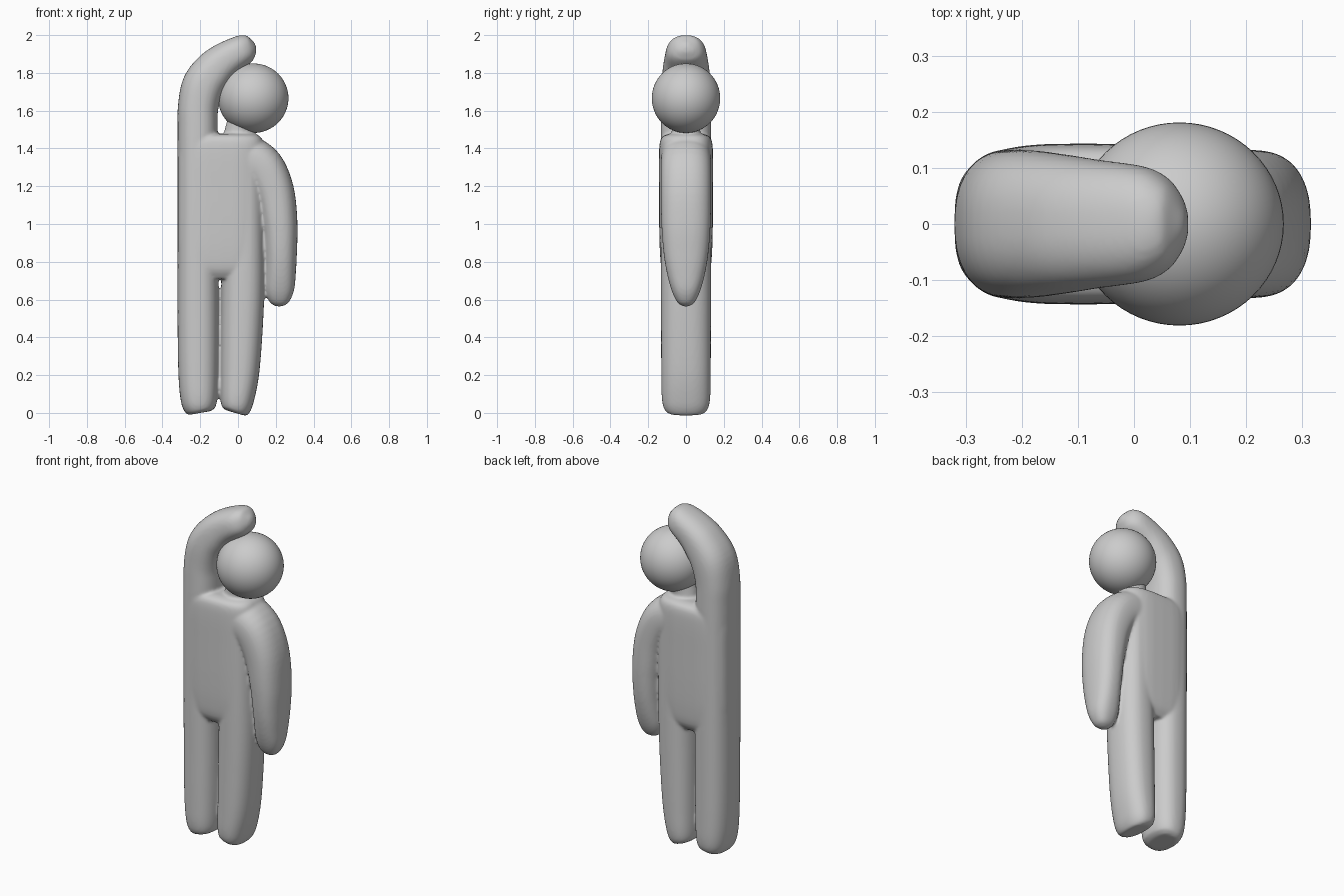
import bpy, bmesh, math
from mathutils import Vector


def catmull(pts, steps=5):
    """Smooth a list of (x, z, half_width, half_depth) sections."""
    pts = [Vector(p) for p in pts]
    ext = [pts[0] * 2 - pts[1]] + pts + [pts[-1] * 2 - pts[-2]]
    out = []
    for a, b, c, d in zip(ext, ext[1:], ext[2:], ext[3:]):
        for i in range(steps):
            t = i / steps
            out.append(0.5 * (2 * b + (c - a) * t + (2 * a - 5 * b + 4 * c - d) * t * t
                              + (3 * b - a - 3 * c + d) * t ** 3))
    return out + [pts[-1]]


def tube(bm, sections, power=2.4, n=40):
    """Loft superellipse rings along a path in the xz plane."""
    secs = catmull(sections)
    rings = []
    for i, s in enumerate(secs):
        a, b = secs[max(i - 1, 0)], secs[min(i + 1, len(secs) - 1)]
        t = Vector((b[0] - a[0], b[1] - a[1])).normalized()
        ring = []
        for k in range(n):
            c, d = math.cos(math.tau * k / n), math.sin(math.tau * k / n)
            u = math.copysign(abs(c) ** (2 / power), c) * max(s[2], 0.003)
            v = math.copysign(abs(d) ** (2 / power), d) * max(s[3], 0.003)
            ring.append(bm.verts.new((s[0] + t.y * u, v, s[1] - t.x * u)))
        rings.append(ring)
    for r, q in zip(rings, rings[1:]):
        for k in range(n):
            bm.faces.new((r[k], r[(k + 1) % n], q[(k + 1) % n], q[k]))
    bm.faces.new(rings[0])
    bm.faces.new(rings[-1])


bm = bmesh.new()

# left leg, flank and raised arm in one column
tube(bm, [(-0.2, 0, .06, .09), (-0.203, .02, .083, .115), (-0.207, .08, .098, .128),
          (-0.21, .22, .106, .131), (-0.211, .5, .109, .132), (-0.212, .9, .108, .134),
          (-0.213, 1.25, .107, .134), (-0.214, 1.5, .106, .133), (-0.211, 1.62, .107, .132),
          (-0.185, 1.73, .112, .131), (-0.13, 1.81, .107, .124), (-0.07, 1.865, .096, .115),
          (0.013, 1.915, .083, .103), (0.053, 1.935, .071, .083), (0.076, 1.944, .048, .055),
          (0.091, 1.951, .012, .015)])

# right leg and flank
tube(bm, [(-0.015, 0, .055, .09), (-0.01, .02, .076, .115), (-0.003, .08, .09, .128),
          (0.01, .22, .103, .131), (0.02, .45, .111, .132), (0.027, .7, .114, .133),
          (0.03, 1.0, .111, .134), (0.03, 1.3, .108, .134)])

# torso
tube(bm, [(-0.09, .71, .19, .10), (-0.09, .76, .215, .128), (-0.09, .85, .228, .138),
          (-0.09, 1.0, .23, .142), (-0.09, 1.2, .23, .143), (-0.09, 1.36, .229, .143),
          (-0.09, 1.435, .222, .138), (-0.09, 1.465, .205, .122), (-0.09, 1.477, .18, .09)],
     power=3.2)

# hanging arm
tube(bm, [(-0.04, 1.345, .125, .13), (0.04, 1.345, .128, .132), (0.13, 1.295, .117, .134),
          (0.192, 1.17, .106, .133), (0.22, 1.0, .095, .13), (0.226, .85, .086, .119),
          (0.224, .74, .082, .101), (0.22, .66, .078, .08), (0.216, .61, .064, .06),
          (0.212, .58, .044, .04), (0.21, .564, .015, .014)])

# neck
tube(bm, [(0.0, 1.42, .085, .085), (0.005, 1.48, .078, .075), (0.02, 1.53, .08, .078),
          (0.04, 1.6, .085, .085)], power=2)

bmesh.ops.recalc_face_normals(bm, faces=bm.faces)
mesh = bpy.data.meshes.new("body")
bm.to_mesh(mesh)
bm.free()
body = bpy.data.objects.new("body", mesh)
bpy.context.collection.objects.link(body)

# fuse the limbs and soften the joins
fuse = body.modifiers.new("fuse", 'REMESH')
fuse.mode = 'VOXEL'
fuse.voxel_size = 0.008
fuse.use_smooth_shade = True
soft = body.modifiers.new("soften", 'SMOOTH')
soft.factor = 0.5
soft.iterations = 8

# head
bpy.ops.mesh.primitive_uv_sphere_add(segments=64, ring_count=32, radius=1, location=(0.081, 0, 1.666))
head = bpy.context.object
head.name = "head"
head.scale = (0.186, 0.181, 0.184)
bpy.ops.object.shade_smooth()
